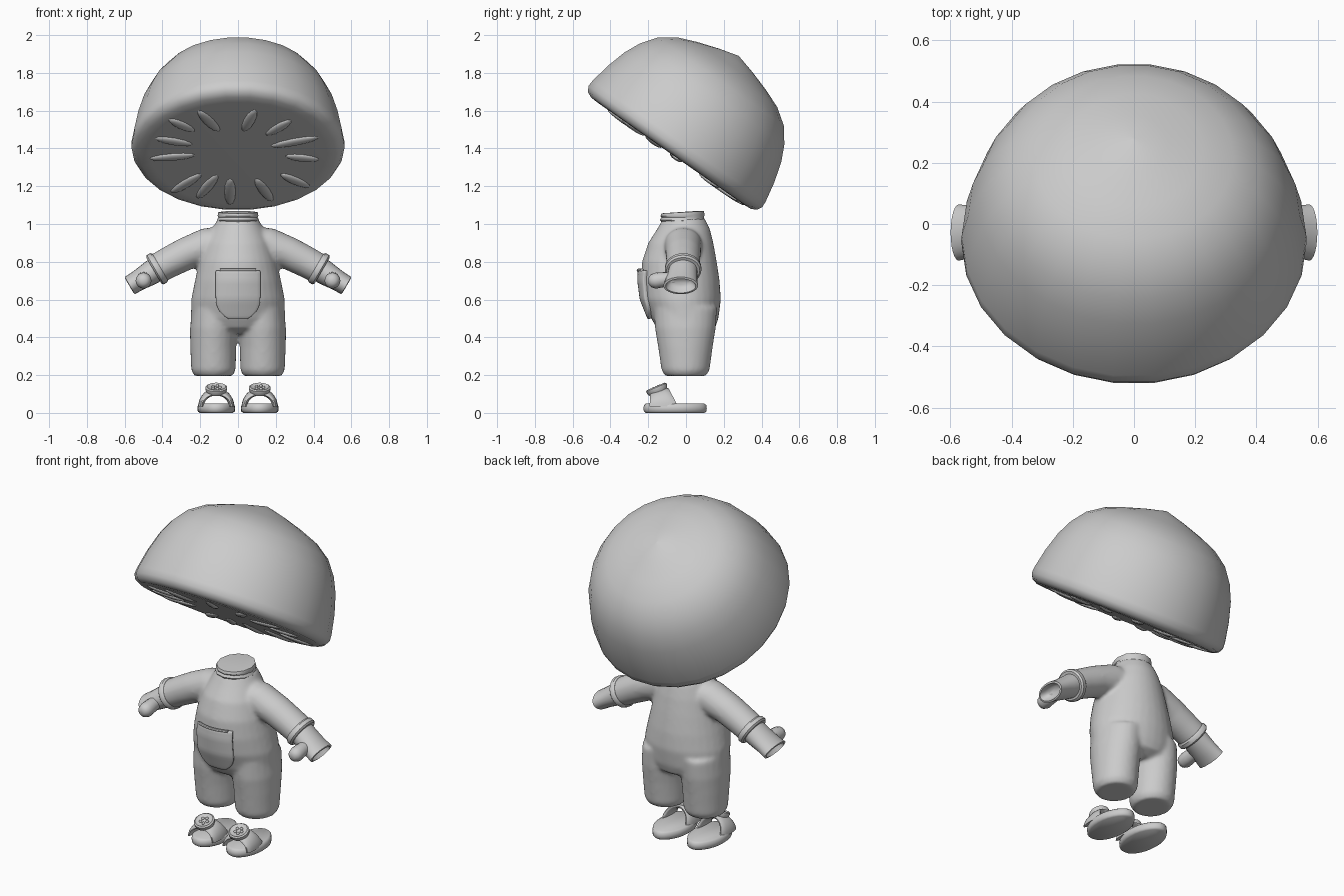
import bpy, bmesh, math
from mathutils import Vector, Matrix

if "Cube" in bpy.data.objects:
    bpy.data.objects.remove(bpy.data.objects["Cube"])

GREY = bpy.data.materials.new("plain_grey")
GREY.diffuse_color = (0.6, 0.6, 0.6, 1)
GREY.use_nodes = True
GREY.node_tree.nodes["Principled BSDF"].inputs["Base Color"].default_value = GREY.diffuse_color


def finish(bm, name, angle=40):
    """Turn a bmesh into a smooth-shaded object with outward normals."""
    bmesh.ops.recalc_face_normals(bm, faces=bm.faces[:])
    me = bpy.data.meshes.new(name)
    bm.to_mesh(me)
    bm.free()
    me.materials.append(GREY)
    ob = bpy.data.objects.new(name, me)
    bpy.context.collection.objects.link(ob)
    bpy.ops.object.select_all(action='DESELECT')
    ob.select_set(True)
    bpy.context.view_layer.objects.active = ob
    bpy.ops.object.shade_smooth_by_angle(angle=math.radians(angle))
    return ob


def loft(bm, rings, n=24):
    """Skin elliptical rings (centre, half axis, half axis) and cap both ends."""
    loops = []
    for c, u, v in rings:
        c, u, v = Vector(c), Vector(u), Vector(v)
        loops.append([bm.verts.new(c + u * math.cos(2 * math.pi * i / n) + v * math.sin(2 * math.pi * i / n))
                      for i in range(n)])
    for a, b in zip(loops, loops[1:]):
        for i in range(n):
            bm.faces.new((a[i], a[(i + 1) % n], b[(i + 1) % n], b[i]))
    bm.faces.new(loops[0])
    bm.faces.new(loops[-1])


def level(z, x, rx, y0, y1, tilt=0.0):
    """Near-horizontal ring spanning y0..y1."""
    return (x, (y0 + y1) / 2, z), (rx, 0, 0), (0, (y1 - y0) / 2, tilt)


def arm_ring(s, x, z, r, ry, y=-0.015, ax=0.5, az=0.86):
    """Ring across the arm, on side s."""
    return (s * x, y, z), (s * ax * r, 0, az * r), (0, ry, 0)


# ---- jumpsuit: torso, legs and sleeves fused into one smooth surface
TORSO = [(0.42, 0.12, -0.10, 0.10), (0.45, 0.22, -0.155, 0.155), (0.50, 0.25, -0.185, 0.172),
         (0.60, 0.248, -0.225, 0.185), (0.70, 0.228, -0.238, 0.178), (0.80, 0.205, -0.233, 0.163),
         (0.90, 0.175, -0.20, 0.145), (0.97, 0.14, -0.155, 0.128), (1.03, 0.105, -0.12, 0.10)]
LEG = [(0.195, 0.13, 0.10, -0.11, 0.105), (0.225, 0.13, 0.118, -0.13, 0.125),
       (0.35, 0.131, 0.122, -0.148, 0.142), (0.45, 0.128, 0.126, -0.165, 0.158),
       (0.56, 0.122, 0.122, -0.17, 0.165)]
SLEEVE = [(0.03, 0.91, 0.09, 0.095), (0.14, 0.89, 0.10, 0.10), (0.27, 0.845, 0.088, 0.093),
          (0.36, 0.80, 0.084, 0.09), (0.44, 0.757, 0.08, 0.09)]
bm = bmesh.new()
loft(bm, [level(z, 0, rx, a, b) for z, rx, a, b in TORSO], 32)
for s in (-1, 1):
    loft(bm, [level(z, s * x, rx, a, b) for z, x, rx, a, b in LEG])
    loft(bm, [arm_ring(s, *r) for r in SLEEVE])
suit = finish(bm, "jumpsuit")
m = suit.modifiers.new("fuse", 'REMESH')
m.mode, m.voxel_size, m.use_smooth_shade = 'VOXEL', 0.011, True
m = suit.modifiers.new("relax", 'SMOOTH')
m.factor, m.iterations = 0.5, 8


def belly(x, z):
    """y of the torso front at x, z."""
    for a, b in zip(TORSO, TORSO[1:]):
        if a[0] <= z <= b[0]:
            k = (z - a[0]) / (b[0] - a[0])
            rx, y0, y1 = (a[i] + k * (b[i] - a[i]) for i in (1, 2, 3))
            return (y0 + y1) / 2 - (y1 - y0) / 2 * math.sqrt(1 - (x / rx) ** 2)


# ---- belly pocket following the torso
bm = bmesh.new()
rows = []
for j in range(15):
    z = 0.495 + 0.26 * j / 14
    w = 0.12 * (1 - max(0, (0.62 - z) / 0.13) ** 2.6) ** 0.5 + 0.012 * (z < 0.5)
    rows.append([bm.verts.new((w * k, belly(w * k, z) - 0.02, z)) for k in [i / 6 - 1 for i in range(13)]])
for a, b in zip(rows, rows[1:]):
    for i in range(12):
        bm.faces.new((a[i], a[i + 1], b[i + 1], b[i]))
pocket = finish(bm, "pocket", 60)
if pocket.data.polygons[90].normal.y > 0:
    pocket.data.flip_normals()
m = pocket.modifiers.new("thick", 'SOLIDIFY')
m.thickness, m.offset = 0.03, -1
m = pocket.modifiers.new("round", 'BEVEL')
m.width, m.segments = 0.008, 2
bm = bmesh.new()
hem = [(x, belly(x, 0.752) - 0.017, 0.755) for x in [0.095 * (i / 5 - 1) for i in range(11)]]
loft(bm, [(p, (0, 0.009, 0), (0, 0, 0.009)) for p in hem], 8)
finish(bm, "pocket_hem")

# ---- collar
bm = bmesh.new()
loft(bm, [level(z, 0, r, -0.018 - r * 1.08, -0.018 + r * 1.08, t) for z, r, t in
          [(1.0, 0.10, -0.005), (1.018, 0.112, -0.004), (1.035, 0.104, 0), (1.045, 0.108, 0.004),
           (1.062, 0.104, 0.006), (1.064, 0.085, 0.006)]], 12)
finish(bm, "collar")

# ---- cuffs, hollow mitten hands with thumbs and dimples
for s, side in ((-1, "left"), (1, "right")):
    bm = bmesh.new()
    loft(bm, [arm_ring(s, *r) for r in [(0.412, 0.772, 0.082, 0.09), (0.42, 0.768, 0.09, 0.097),
                                        (0.438, 0.758, 0.09, 0.097), (0.446, 0.754, 0.08, 0.088)]])
    finish(bm, side + "_cuff")
    bm = bmesh.new()
    loft(bm, [arm_ring(s, *r) for r in [(0.43, 0.762, 0.068, 0.075), (0.48, 0.73, 0.062, 0.08, -0.02),
                                        (0.53, 0.70, 0.055, 0.085, -0.025), (0.573, 0.674, 0.053, 0.092, -0.028),
                                        (0.575, 0.672, 0.043, 0.08, -0.028), (0.55, 0.69, 0.036, 0.068, -0.028),
                                        (0.535, 0.698, 0.02, 0.05, -0.028)]])
    finish(bm, side + "_hand", 50)
    bm = bmesh.new()
    loft(bm, [((s * x, y, z), (r, 0, 0), (0, 0, r)) for x, y, z, r in
              [(0.5, -0.05, 0.71, 0.036), (0.5, -0.12, 0.705, 0.04), (0.5, -0.16, 0.70, 0.042),
               (0.5, -0.185, 0.70, 0.034), (0.5, -0.198, 0.70, 0.016)]], 16)
    finish(bm, side + "_thumb", 60)
    bm = bmesh.new()
    for y, x, z in ((-0.055, 0.535, 0.741), (-0.01, 0.545, 0.737), (0.02, 0.52, 0.75), (-0.03, 0.505, 0.765)):
        bmesh.ops.create_icosphere(bm, subdivisions=1, radius=0.007,
                                   matrix=Matrix.Translation((s * x, y, z - 0.004)))
    finish(bm, side + "_hand_dots")

    # ---- sandal: sole, arched strap and round button
    cx = s * 0.115
    bm = bmesh.new()
    loft(bm, [level(z, cx, 0.1 - d, -0.225 + d, 0.11 - d) for z, d in
              [(0, 0.012), (0.008, 0.002), (0.025, 0), (0.042, 0.003), (0.05, 0.014)]], 28)
    for v in bm.verts:  # straighten the sides of the sole
        v.co.x = cx + (v.co.x - cx) * (1 - 0.1 * max(0, (v.co.y - 0.0) / 0.11))
    finish(bm, side + "_sole", 50)
    bm = bmesh.new()
    rings = []
    for i in range(17):
        a = math.pi * i / 16
        c, t = math.cos(a), math.sin(a)
        outer, inner = Vector((0.094 * c, 0, 0.035 + 0.093 * t)), Vector((0.066 * c, 0, 0.035 + 0.062 * t))
        y0, y1 = -0.195 + 0.005 * t, -0.04 - 0.05 * t
        mid = (outer + inner) / 2 + Vector((cx, (y0 + y1) / 2, 0))
        rings.append((mid, (outer - inner) / 2 * 1.1, (0, (y1 - y0) / 2, 0.012 * t)))
    loft(bm, rings, 14)
    finish(bm, side + "_strap", 60)
    tilt = Vector((0, 0.92, 0.39))
    up = Vector((0, -0.39, 0.92))
    hub = Vector((cx, -0.152, 0.122))
    bm = bmesh.new()
    loft(bm, [(hub + up * h, (r, 0, 0), tilt * r) for h, r in
              [(-0.015, 0.05), (0.002, 0.058), (0.014, 0.058), (0.02, 0.05), (0.012, 0.04), (0.012, 0.01)]], 20)
    for i in range(5):
        a = 2 * math.pi * i / 5
        p = hub + up * 0.013 + Vector((0.02 * math.cos(a), 0, 0)) + tilt * (0.02 * math.sin(a))
        bmesh.ops.create_icosphere(bm, subdivisions=2, radius=0.009, matrix=Matrix.Translation(p))
    finish(bm, side + "_button")

# ---- tilted dome head
ACROSS, UP = Vector((0, 0.82, -0.572)), Vector((0, 0.572, 0.82))
BASE = Vector((0, -0.082, 1.373))
PROFILE = [(0.003, 0.63), (0.11, 0.602), (0.225, 0.565), (0.325, 0.525), (0.41, 0.465), (0.47, 0.385),
           (0.51, 0.30), (0.542, 0.19), (0.563, 0.08), (0.565, 0.045), (0.55, 0.018), (0.52, 0.003), (0.47, 0)]
bm = bmesh.new()
loft(bm, [(BASE + UP * h, (r, 0, 0), ACROSS * r) for r, h in PROFILE], 26)
finish(bm, "dome_head", 60)

# ---- seeds on the flat underside, given by their end points in x and z
SEEDS = [(-.365, 1.555, -.23, 1.49), (-.21, 1.60, -.10, 1.49), (.03, 1.49, .09, 1.605), (.15, 1.47, .28, 1.55),
         (-.44, 1.455, -.24, 1.42), (-.47, 1.345, -.225, 1.365), (.17, 1.41, .43, 1.46), (.25, 1.36, .43, 1.34),
         (-.355, 1.165, -.195, 1.265), (-.215, 1.135, -.11, 1.26), (-.042, 1.10, -.042, 1.24),
         (.095, 1.24, .18, 1.12), (.225, 1.265, .38, 1.195)]
bm = bmesh.new()
for x0, z0, x1, z1 in SEEDS:
    a, b = (BASE + Vector((x, 0, 0)) + ACROSS * ((BASE.z - z) / 0.572) for x, z in ((x0, z0), (x1, z1)))
    along = (b - a) / 2
    wide = along.normalized().cross(UP) * 0.03
    frame = Matrix((along, wide, UP * 0.014)).transposed().to_4x4()
    bmesh.ops.create_uvsphere(bm, u_segments=12, v_segments=8, radius=1,
                              matrix=Matrix.Translation((a + b) / 2) @ frame)
finish(bm, "seeds", 60)
